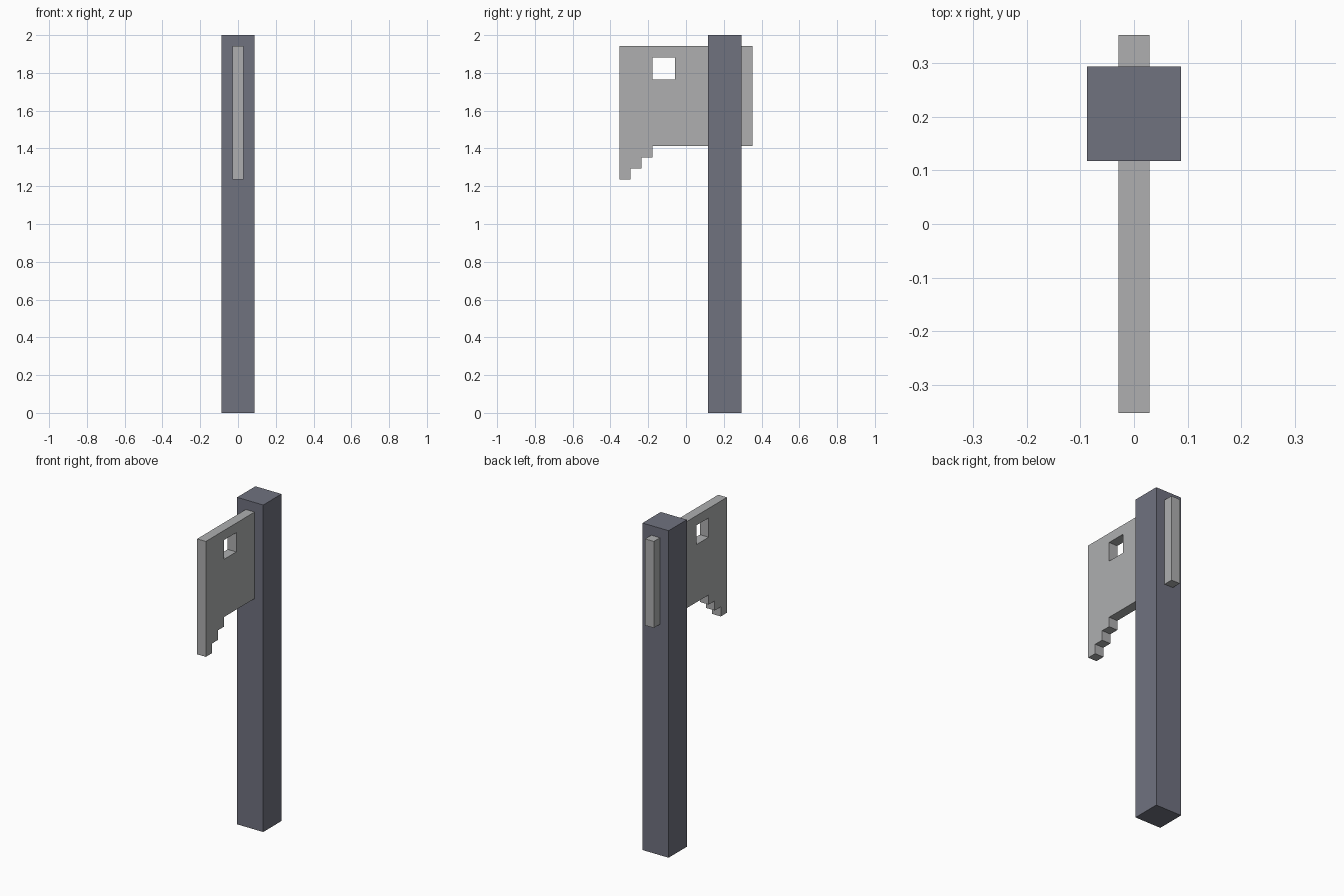
import bpy
import bmesh
from mathutils import Vector

cube = bpy.data.objects.get("Cube")
if cube:
    bpy.data.objects.remove(cube, do_unlink=True)

U = 2 / 34  # block unit: the post is 34 units tall


def make_material(name, rgb):
    mat = bpy.data.materials.new(name)
    mat.use_nodes = True
    colour = (*rgb, 1)
    mat.diffuse_color = colour
    mat.node_tree.nodes["Principled BSDF"].inputs["Base Color"].default_value = colour
    return mat


def extruded_part(name, loops, direction, mat):
    """Fill closed loops (outline first, then holes) and extrude them."""
    bm = bmesh.new()
    edges = []
    for loop in loops:
        verts = [bm.verts.new(Vector(p) * U) for p in loop]
        edges += [bm.edges.new((a, b)) for a, b in zip(verts, verts[1:] + verts[:1])]
    if len(loops) == 1:
        bm.faces.new(verts)
    else:
        bmesh.ops.triangle_fill(bm, use_beauty=True, edges=edges)
    result = bmesh.ops.extrude_face_region(bm, geom=bm.faces[:])
    moved = [g for g in result["geom"] if isinstance(g, bmesh.types.BMVert)]
    bmesh.ops.translate(bm, verts=moved, vec=Vector(direction) * U)
    # The extrusion keeps the first cap, so only normals need fixing
    bmesh.ops.recalc_face_normals(bm, faces=bm.faces[:])
    mesh = bpy.data.meshes.new(name)
    bm.to_mesh(mesh)
    bm.free()
    mesh.materials.append(mat)
    obj = bpy.data.objects.new(name, mesh)
    bpy.context.collection.objects.link(obj)
    return obj


dark = make_material("dark slate", (0.162, 0.168, 0.213))
steel = make_material("light grey steel", (0.425, 0.43, 0.435))

# Square post
square = [(-1.5, 2, 0), (1.5, 2, 0), (1.5, 5, 0), (-1.5, 5, 0)]
extruded_part("post", [square], (0, 0, 34), dark)

# Blade passing through the post, with a stepped lower edge
outline = [(6, 33), (-6, 33), (-6, 21)]
for step in range(3):
    y, z = -5 + step, 21 + step
    outline += [(y, z), (y, z + 1)]
outline.append((6, 24))
hole = [(-3, 30), (-1, 30), (-1, 32), (-3, 32)]
loops = [[(-0.5, y, z) for y, z in loop] for loop in (outline, hole)]
extruded_part("blade", loops, (1, 0, 0), steel)
